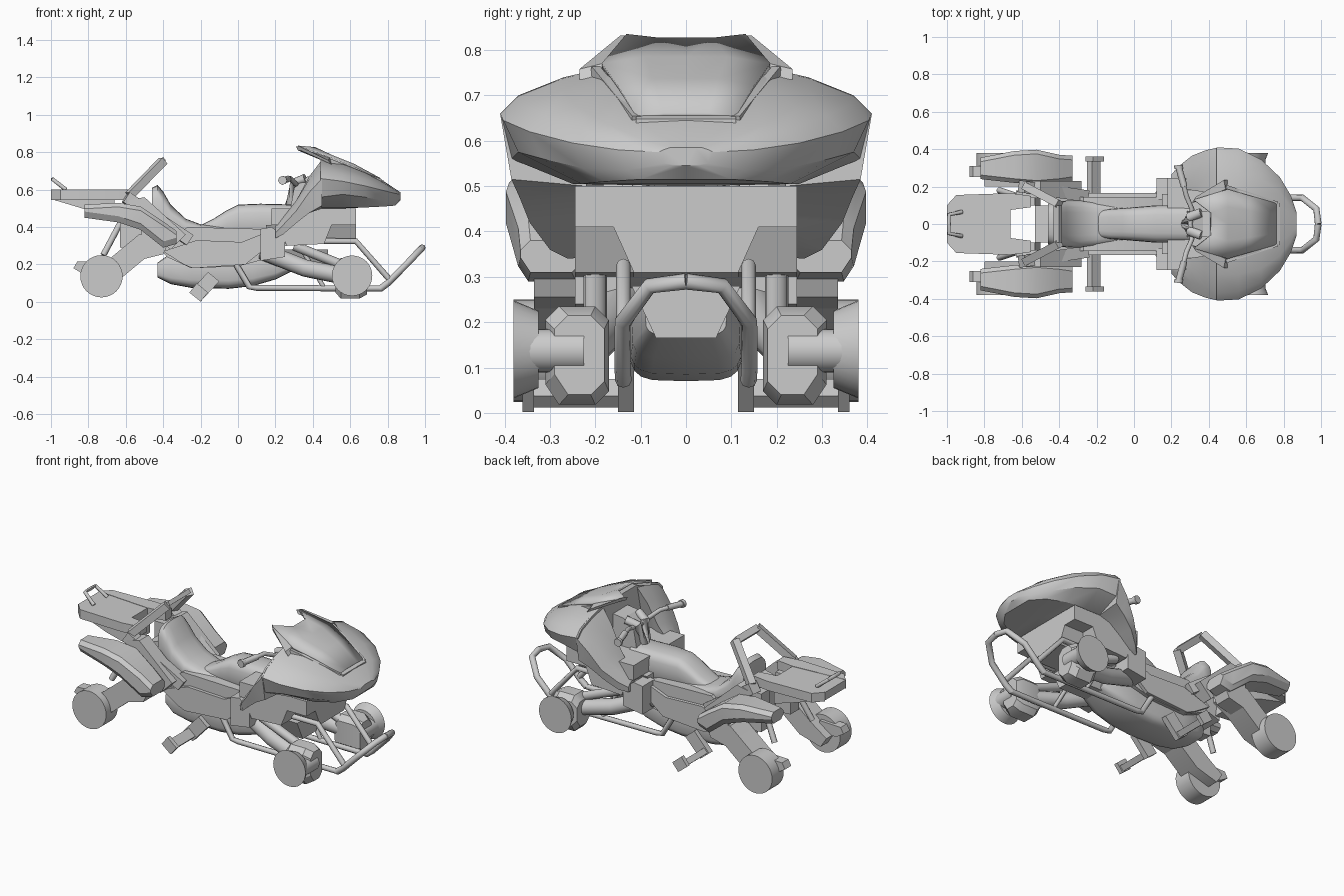
import bpy, bmesh, math
from mathutils import Vector

grey = bpy.data.materials.new("light_grey")
grey.diffuse_color = (0.6, 0.6, 0.6, 1)


def finish(name, bm, smooth=30):
    bmesh.ops.remove_doubles(bm, verts=bm.verts, dist=0.0005)
    bmesh.ops.recalc_face_normals(bm, faces=bm.faces)
    me = bpy.data.meshes.new(name)
    bm.to_mesh(me)
    bm.free()
    me.materials.append(grey)
    me.shade_smooth()
    me.set_sharp_from_angle(angle=math.radians(smooth))
    ob = bpy.data.objects.new(name, me)
    bpy.context.collection.objects.link(ob)
    return ob


def loft(name, rings, mirror=False, closed=True, caps=(True, True), smooth=30):
    """Skin a list of equal-length point rings, optionally on both sides."""
    bm = bmesh.new()
    for s in ((1, -1) if mirror else (1,)):
        vs = [[bm.verts.new((p[0], p[1] * s, p[2])) for p in r] for r in rings]
        n = len(vs[0])
        for a, b in zip(vs, vs[1:]):
            for i in range(n if closed else n - 1):
                j = (i + 1) % n
                bm.faces.new((a[i], a[j], b[j], b[i]))
        for on, ring in zip(caps, (vs[0], vs[-1])):
            if on:
                bm.faces.new(ring)
    return finish(name, bm, smooth)


def prism(name, prof, y0, y1, mirror=False):
    """Side profile (x, z) extruded across y."""
    return loft(name, [[(x, y, z) for x, z in prof] for y in (y0, y1)], mirror)


def tube(name, path, r, mirror=True, sides=8, turn=0.0, r_start=None):
    pts = [Vector(p) for p in path]
    rings = []
    for i, p in enumerate(pts):
        d = (pts[min(i + 1, len(pts) - 1)] - pts[max(i - 1, 0)]).normalized()
        ref = Vector((0, 0, 1)) if abs(d.z) < 0.9 else Vector((0, 1, 0))
        u = d.cross(ref).normalized()
        v = d.cross(u)
        q = r_start if r_start and i == 0 else r
        rings.append([p + q * (u * math.cos(a) + v * math.sin(a))
                      for a in (turn + k * math.tau / sides for k in range(sides))])
    return loft(name, rings, mirror, smooth=50)


def beam(name, a, b, r):
    return tube(name, [a, b], r, True, 4, math.pi / 4)


def pod(name, stations, n=20, power=0.6):
    """Rounded body along x from (x, half width, bottom, top)."""
    def q(v):
        return math.copysign(abs(v) ** power, v)
    return loft(name, [[(x, w * q(math.cos(t)), (b + h) / 2 + (h - b) / 2 * q(math.sin(t)))
                        for t in (k * math.tau / n for k in range(n))]
                       for x, w, b, h in stations], smooth=40)


def boxes(name, stations, c=.022):
    """Mirrored chamfered body along x from (x, inner, outer, bottom, top)."""
    return loft(name, [[(x, i + c, t), (x, o - c, t), (x, o, t - c), (x, o, b + c * 1.5),
                        (x, o - c, b), (x, i + c, b), (x, i, b + c), (x, i, t - c)]
                       for x, i, o, b, t in stations], True)


def section(x, pts):
    return [(x, y, z) for y, z in pts]


# front fairing: nose shell and swept side wings
loft("fairing_nose", [
    section(.44, [(0, .765), (.16, .765), (.27, .74), (.37, .70), (.41, .66), (.385, .56), (.25, .505), (0, .50)]),
    section(.56, [(0, .745), (.17, .74), (.27, .712), (.36, .68), (.403, .645), (.37, .575), (.25, .505), (0, .50)]),
    section(.68, [(0, .695), (.15, .69), (.24, .675), (.31, .655), (.345, .62), (.315, .56), (.23, .505), (0, .505)]),
    section(.78, [(0, .645), (.10, .64), (.17, .635), (.22, .62), (.25, .595), (.23, .54), (.18, .51), (0, .51)]),
    section(.84, [(0, .605), (.05, .605), (.09, .60), (.125, .595), (.15, .58), (.13, .535), (.10, .515), (0, .515)]),
    section(.87, [(0, .585), (.02, .585), (.035, .585), (.05, .58), (.06, .575), (.05, .55), (.03, .545), (0, .545)]),
], True, closed=False)
loft("fairing_wings", [
    section(.20, [(.20, .40), (.22, .405), (.25, .39), (.265, .37), (.26, .34), (.20, .345)]),
    section(.24, [(.19, .45), (.23, .455), (.27, .44), (.31, .41), (.30, .36), (.19, .37)]),
    section(.31, [(.18, .54), (.24, .54), (.31, .52), (.365, .485), (.345, .42), (.20, .43)]),
    section(.38, [(.17, .67), (.25, .655), (.335, .62), (.393, .585), (.367, .475), (.22, .48)]),
    section(.45, [(.16, .762), (.27, .738), (.37, .70), (.41, .66), (.385, .515), (.22, .50)]),
], True)

# windscreen with raised edge rails
screen = [[(.32, .13, .83), (.41, .06, .822), (.41, 0, .822)],
          [(.50, .185, .765), (.50, .09, .78), (.50, 0, .78)],
          [(.62, .15, .718), (.62, .07, .732), (.62, 0, .732)],
          [(.76, .11, .65), (.76, .05, .656), (.76, 0, .656)]]
ws = loft("windscreen", screen, True, False, (False, False))
sol = ws.modifiers.new("thickness", "SOLIDIFY")
sol.thickness = .012
sol.offset = 0
loft("windscreen_rails", [[(.31, .115, .832), (.33, .145, .832), (.335, .145, .81), (.32, .115, .81)],
                          [(.49, .185, .77), (.48, .235, .758), (.50, .235, .735), (.50, .185, .735)]], True)
beam("windscreen_lower_rails", (.49, .20, .755), (.765, .11, .645), .014)
prism("windscreen_lip", [(.75, .645), (.78, .635), (.78, .648), (.75, .66)], -.11, .11)

# nose block and inner housing
prism("radiator_block", [(.18, .50), (.63, .50), (.63, .41), (.18, .41)], -.245, .245)
loft("radiator_lower", [[(x, -.16, .41), (x, .16, .41), (x, .115, .31), (x, -.115, .31)] for x in (.15, .63)])
prism("radiator_sides", [(.22, .41), (.50, .41), (.46, .31), (.26, .30)], .115, .245, True)
prism("knee_boxes", [(.12, .39), (.18, .40), (.25, .35), (.25, .24), (.12, .22)], .13, .245, True)
loft("front_gearcase", [[(x, -w, .28), (x, w, .28), (x, w * .55, .165), (x, -w * .55, .165)]
                        for x, w in ((.1, .12), (.48, .12))])

# central body, tank, seat, belly
prism("main_frame", [(-.42, .29), (-.27, .40), (.12, .39), (.27, .31), (.15, .23),
                     (0, .19), (-.25, .18), (-.38, .24)], -.145, .145)
prism("side_rails", [(-.40, .27), (-.22, .33), (.02, .32), (.12, .36), (.2, .33), (.04, .2),
                     (-.24, .18), (-.29, .2)], .14, .165, True)
pod("belly", [(-.43, .08, .13, .21), (-.36, .115, .095, .26), (-.25, .125, .075, .28),
              (-.05, .125, .07, .28), (.08, .125, .085, .28), (.2, .12, .12, .28), (.3, .09, .17, .27)],
    power=.45)
pod("tank", [(-.20, .07, .34, .41), (-.13, .08, .34, .445), (-.06, .085, .34, .49),
             (0, .09, .34, .52), (.12, .10, .34, .525), (.32, .10, .34, .52)])
pod("seat", [(-.46, .11, .38, .61), (-.43, .12, .34, .625), (-.40, .12, .33, .59),
             (-.36, .125, .33, .52), (-.28, .125, .33, .445), (-.20, .115, .33, .415), (-.05, .09, .33, .405)])

# handlebars and dash
tube("handlebars", [(.30, 0, .63), (.31, .08, .63), (.28, .15, .66), (.24, .31, .65)], .013)
tube("bar_grips", [(.268, .2, .657), (.24, .30, .65)], .018)
tube("bar_ends", [(.24, .295, .65), (.238, .315, .65)], .024)
tube("steering_stem", [(.27, 0, .5), (.30, .04, .64), (.36, .06, .66)], .025)
prism("dash", [(.28, .5), (.30, .61), (.37, .67), (.45, .68), (.45, .5)], -.07, .07)

# tail deck with opening, supports and small hoop
deck = [(-1, .10), (-.95, .155), (-.66, .165), (-.55, .15), (-.55, .09), (-.66, .075)]
loft("tail_sides", [[(x, y, z) for x, y in deck] for z in (.545, .60)], True)
loft("tail_deck", [[(x, -w, b), (x, w, b), (x, w, .598), (x, -w, .598)]
                   for x, w, b in ((-1, .10, .55), (-.80, .12, .49), (-.66, .10, .44))])
tube("tail_hoop", [(-.92, .065, .60), (-.99, .05, .655), (-.99, 0, .655)], .011)
prism("tail_support", [(-.53, .50), (-.44, .52), (-.40, .30), (-.53, .26)], -.10, .10)
prism("tail_boxes", [(-.63, .52), (-.53, .52), (-.50, .28), (-.63, .29)], .10, .18, True)
beam("tail_braces", (-.26, .15, .33), (-.60, .20, .56), .045)
beam("backrest_posts", (-.58, .20, .57), (-.40, .105, .755), .03)
prism("backrest_bar", [(-.43, .75), (-.40, .775), (-.385, .755), (-.415, .73)], -.10, .10)

# rear pods and swing arms
boxes("rear_pods", [(-.82, .24, .355, .45, .52), (-.64, .22, .39, .425, .53), (-.52, .21, .397, .385, .51),
                    (-.40, .22, .37, .29, .43), (-.33, .23, .365, .31, .38)])
prism("pod_undersides", [(-.52, .40), (-.36, .34), (-.40, .255), (-.50, .23)], .23, .335, True)
prism("pod_mounts", [(-.6, .54), (-.5, .56), (-.28, .36), (-.36, .28), (-.5, .4)], .14, .23, True)
prism("swing_arms", [(-.76, .09), (-.80, .15), (-.70, .22), (-.53, .36), (-.40, .36), (-.40, .28),
                     (-.50, .23), (-.62, .13)], .20, .335, True)
tube("rear_shocks", [(-.72, .18, .25), (-.63, .15, .42)], .017)
prism("rear_brackets", [(-.88, .18), (-.86, .215), (-.72, .22), (-.72, .15), (-.83, .15)], .25, .31, True)

# wheels
tube("rear_wheels", [(-.73, .27, .137), (-.73, .38, .137)], .113, sides=32)
tube("front_wheels", [(.61, .325, .14), (.61, .38, .14)], .108, sides=32, r_start=.085)
tube("front_hubs", [(.655, .225, .137), (.655, .345, .137)], .048, sides=24)
boxes("front_knuckles", [(.52, .18, .30, .05, .20), (.55, .17, .31, .018, .235),
                         (.65, .17, .31, .018, .235), (.69, .18, .29, .04, .215)], .03)

# front arms, lower frame tubes and bumper
tube("front_arms", [(.13, .13, .27), (.36, .18, .18), (.56, .22, .14)], .046, sides=16)
tube("front_shocks", [(.30, .20, .30), (.55, .20, .20)], .026, sides=12)
tube("lower_tubes", [(-.01, .138, .2), (.06, .138, .08), (.10, .138, .075), (.60, .138, .072), (.77, .138, .072)], .016)
tube("bumper", [(.76, .138, .07), (.80, .14, .10), (.90, .14, .20), (.975, .08, .28), (.985, 0, .29)], .018)
tube("upper_tubes", [(.25, .138, .325), (.63, .138, .325), (.81, .138, .12)], .016)
tube("cross_struts", [(.32, .138, .32), (.46, .138, .075)], .012)

# foot steps
prism("foot_pegs", [(-.25, .05), (-.205, .012), (-.18, .037), (-.225, .075)], .12, .345, True)
for name, a, b, tip in (("peg_arms", .115, .15, .06), ("peg_ends", .335, .36, 0)):
    prism(name, [(-.26, .05), (-.20, .002), (-.16 + tip, .05 + tip), (-.22 + tip, .10 + tip)], a, b, True)
